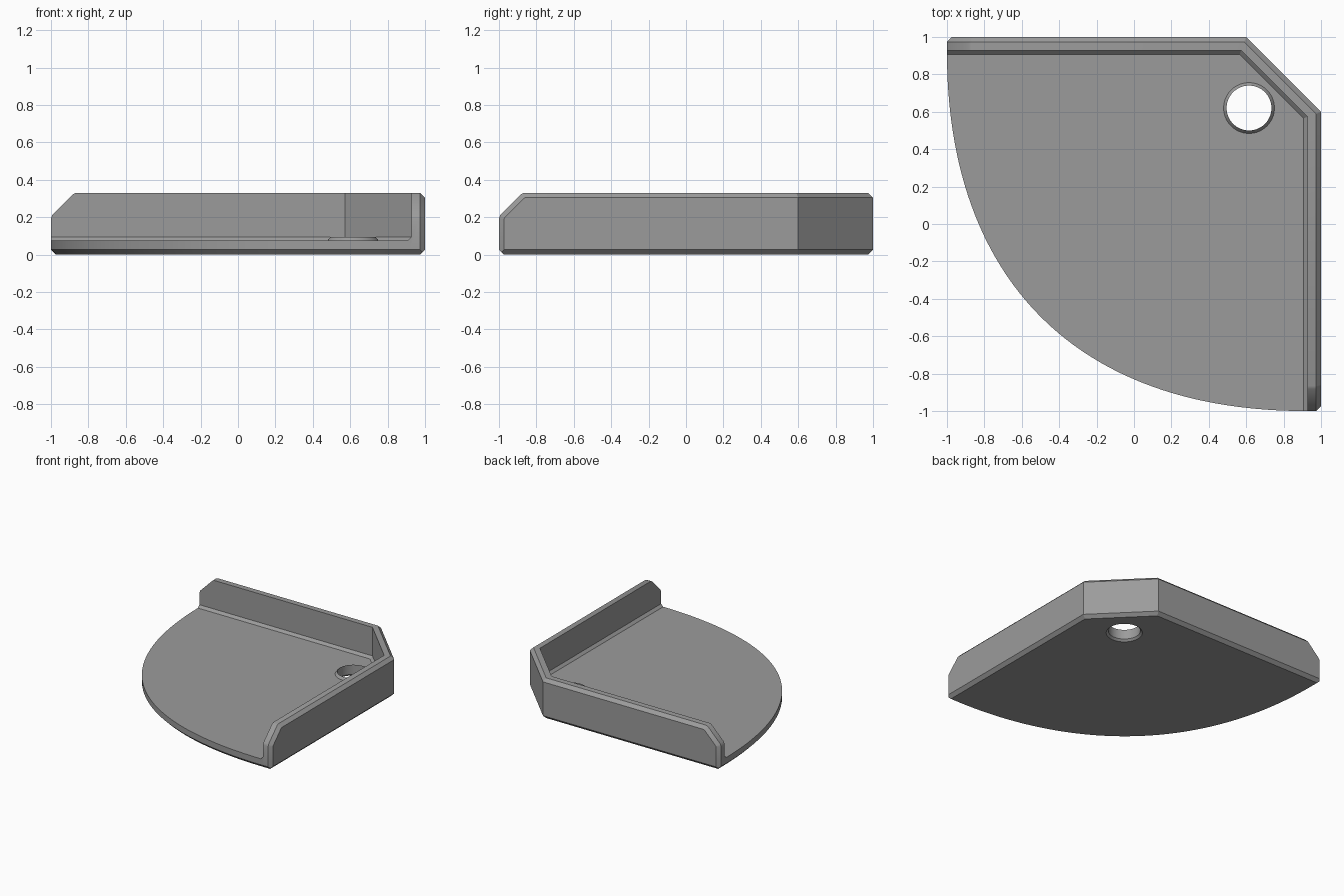
import bpy, bmesh, math
from mathutils import Vector

if "Cube" in bpy.data.objects:
    bpy.data.objects.remove(bpy.data.objects["Cube"])

TOP, FLOOR, BEVEL, FILLET = 0.33, 0.075, 0.026, 0.02
WALL = 0.927            # inner face of the two long walls
HOLE = Vector((0.615, 0.62))

grey = bpy.data.materials.new("grey plastic")
grey.use_nodes = True
colour = (0.33, 0.33, 0.33, 1)
grey.diffuse_color = colour
grey.node_tree.nodes["Principled BSDF"].inputs["Base Color"].default_value = colour


def loft(layers, closed=True):
    """Skin a stack of equal rings of 3D points."""
    bm = bmesh.new()
    rings = [[bm.verts.new(p) for p in ring] for ring in layers]
    n = len(rings[0])
    for lo, hi in zip(rings, rings[1:]):
        for i in range(n):
            j = (i + 1) % n
            bm.faces.new((lo[i], lo[j], hi[j], hi[i]))
    if closed:
        bm.faces.new(rings[0][::-1])
        bm.faces.new(rings[-1])
    return bm


def make_object(name, bm):
    mesh = bpy.data.meshes.new(name)
    bm.to_mesh(mesh)
    bm.free()
    mesh.materials.append(grey)
    obj = bpy.data.objects.new(name, mesh)
    bpy.context.collection.objects.link(obj)
    return obj


def at_height(points, z):
    return [(p[0], p[1], z) for p in points]


def circle(radius, z, n=64):
    return [(HOLE.x + radius * math.cos(2 * math.pi * i / n),
             HOLE.y + radius * math.sin(2 * math.pi * i / n), z) for i in range(n)]


def inset(points, d):
    """Mitred inward offset of a counter-clockwise outline."""
    result = []
    for i, p in enumerate(points):
        a = (p - points[i - 1]).normalized()
        b = (points[(i + 1) % len(points)] - p).normalized()
        na, nb = Vector((-a.y, a.x)), Vector((-b.y, b.x))
        result.append(p + (na + nb) * d / (1 + na.dot(nb)))
    return result


def slice_off(bm, normal, distance):
    """Keep the part of a convex solid behind a plane and cap the cut."""
    normal = Vector(normal)
    bmesh.ops.bisect_plane(bm, geom=bm.verts[:] + bm.edges[:] + bm.faces[:], dist=1e-5,
                           plane_co=normal * distance / normal.length_squared,
                           plane_no=normal, clear_outer=True)
    rim = [e for e in bm.edges if e.is_boundary]
    if rim:
        bmesh.ops.holes_fill(bm, edges=rim, sides=0)


# Plan outline: two walls, a cut corner and a swept front curve
ends = [Vector((-1, 0.92)), Vector((-1, -0.30)), Vector((-0.30, -1)), Vector((0.92, -1))]
outline = [Vector(p) for p in ((1, -1), (1, 0.6), (0.6, 1), (-1, 1))]
for i in range(65):
    t = i / 64
    weights = ((1 - t) ** 3, 3 * t * (1 - t) ** 2, 3 * t * t * (1 - t), t ** 3)
    outline.append(sum((p * w for p, w in zip(ends, weights)), Vector((0, 0))))

body = loft([at_height(inset(outline, BEVEL), 0),
             at_height(outline, BEVEL), at_height(outline, TOP)])

# Rounded, sloping wall ends and their bevelled outer edges, on both walls
end_planes = ((0, 1.0), (22.5, 0.998), (45, 0.852), (67.5, 0.636), (90, TOP))
for swap in (False, True):
    for angle, dist in end_planes:
        a = math.radians(angle)
        n = Vector((-math.cos(a), 0, math.sin(a)))
        out = Vector((0, 1, 0))
        if swap:
            n, out = n.yxz, out.yxz
        if 0 < angle < 90:
            slice_off(body, n, dist)
        slice_off(body, n + out, dist + 1 - BEVEL)
diagonal = Vector((1, 1, 0)).normalized()
slice_off(body, diagonal + Vector((0, 0, 1)), 1.6 / math.sqrt(2) + TOP - BEVEL)
bmesh.ops.recalc_face_normals(body, faces=body.faces[:])
shelf = make_object("corner_shelf", body)

# Hollow above the floor, with a small sloped fillet along the walls
hollow = [Vector(p) for p in ((WALL, -2), (WALL, 1.5 - WALL), (1.5 - WALL, WALL),
                              (-2, WALL), (-2, -2))]
tray_cutter = make_object("tray_cutter", loft([
    at_height(inset(hollow, FILLET), FLOOR),
    at_height(hollow, FLOOR + FILLET), at_height(hollow, 0.6)]))

# Drain hole, flared at the underside
hole_cutter = make_object("hole_cutter", loft([
    circle(0.152, -0.016), circle(0.12, 0.016), circle(0.12, 0.2)]))

bpy.context.view_layer.objects.active = shelf
for cutter in (tray_cutter, hole_cutter):
    cutter.hide_render = True
    mod = shelf.modifiers.new(cutter.name, "BOOLEAN")
    mod.operation, mod.solver, mod.object = "DIFFERENCE", "EXACT", cutter
    bpy.ops.object.modifier_apply(modifier=mod.name)
    bpy.data.objects.remove(cutter)

# Raised lip around the hole
lip = make_object("hole_lip", loft([
    circle(0.136, FLOOR), circle(0.12, FLOOR + FILLET), circle(0.12, FLOOR)], closed=False))

for obj in (shelf, lip):
    bpy.ops.object.select_all(action="DESELECT")
    obj.select_set(True)
    bpy.context.view_layer.objects.active = obj
    bpy.ops.object.shade_smooth_by_angle(angle=math.radians(30))
